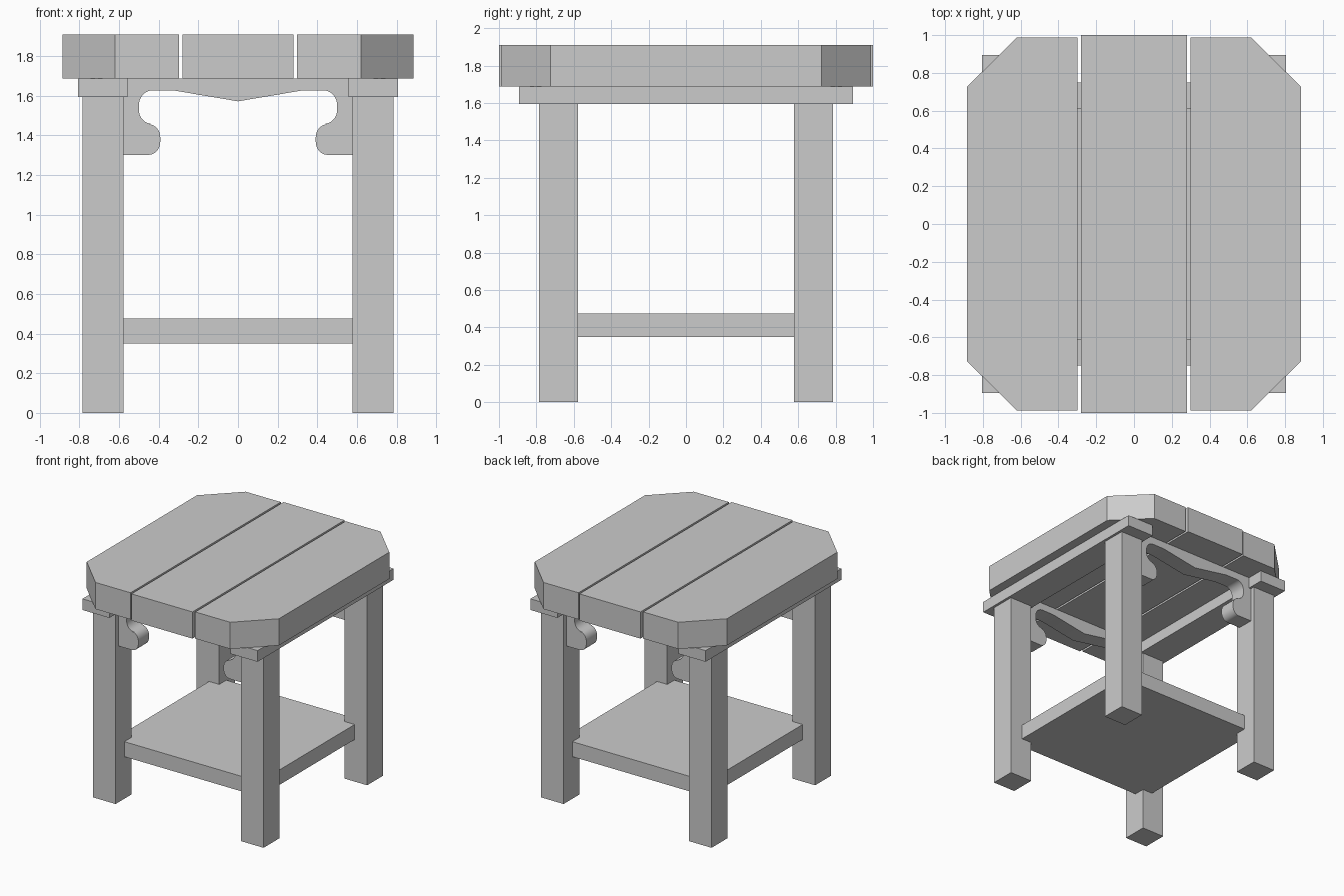
import bpy
import bmesh
from math import sin, cos, radians
from mathutils import Vector

cube = bpy.data.objects.get("Cube")
if cube:
    bpy.data.objects.remove(cube, do_unlink=True)

GREY = (0.6, 0.6, 0.6, 1.0)
mat = bpy.data.materials.new("plain grey")
mat.use_nodes = True
mat.diffuse_color = GREY
mat.node_tree.nodes["Principled BSDF"].inputs["Base Color"].default_value = GREY


def prism(name, outline, direction):
    """Extrude a closed outline of 3D points along a direction."""
    bm = bmesh.new()
    face = bm.faces.new([bm.verts.new(p) for p in outline])
    new = bmesh.ops.extrude_face_region(bm, geom=[face])["geom"]
    bmesh.ops.translate(bm, vec=Vector(direction),
                        verts=[v for v in new if isinstance(v, bmesh.types.BMVert)])
    bmesh.ops.recalc_face_normals(bm, faces=bm.faces[:])
    mesh = bpy.data.meshes.new(name)
    bm.to_mesh(mesh)
    bm.free()
    mesh.materials.append(mat)
    obj = bpy.data.objects.new(name, mesh)
    bpy.context.collection.objects.link(obj)
    return obj


def box(name, x, y, z):
    outline = [(x[0], y[0], z[0]), (x[1], y[0], z[0]),
               (x[1], y[1], z[0]), (x[0], y[1], z[0])]
    return prism(name, outline, (0, 0, z[1] - z[0]))


def arc(cx, cz, rx, rz, start, end, steps=10):
    angles = [radians(start + (end - start) * i / steps) for i in range(steps + 1)]
    return [(cx + rx * cos(a), cz + rz * sin(a)) for a in angles]


def span(s, inner, outer):
    return sorted((s * inner, s * outer))


RAIL_Z, TOP_Z, TOP_H = 1.595, 1.688, 0.222
SIDES = ((1, "left"), (-1, "right"))
ENDS = ((-1, "front"), (1, "back"))

# Tabletop: long middle plank and two outer planks with clipped corners
box("middle_plank", (-0.281, 0.281), (-1, 1), (TOP_Z, TOP_Z + TOP_H))
for s, side in SIDES:
    plank = [(0.298, -0.988), (0.62, -0.988), (0.885, -0.725),
             (0.885, 0.725), (0.62, 0.988), (0.298, 0.988)]
    prism(side + "_plank", [(s * x, y, TOP_Z) for x, y in plank], (0, 0, TOP_H))

    # Rail under the tabletop and the legs below it
    box(side + "_rail", span(s, 0.558, 0.806), (-0.894, 0.894), (RAIL_Z, TOP_Z))
    for e, end in ENDS:
        box(f"{end}_{side}_leg", span(s, 0.577, 0.785), span(e, 0.577, 0.785), (0, RAIL_Z))

# Shelf let into the legs
box("shelf", (-0.67, 0.67), (-0.67, 0.67), (0.35, 0.475))

# Scrolled aprons: half profile from the centre point out to the leg, mirrored
half = [(0.0, 1.572), (0.29, 1.621), (0.32, 1.626)]
half += arc(0.432, 1.552, 0.068, 0.075, 90, 0)
half += arc(0.432, 1.528, 0.068, 0.07, 0, -90)
half += arc(0.45, 1.388, 0.058, 0.068, 90, 180)
half += arc(0.45, 1.37, 0.058, 0.068, 180, 270)
half += [(0.58, 1.302), (0.58, TOP_Z)]
profile = half + [(-x, z) for x, z in reversed(half[1:])]
for e, end in ENDS:
    apron = prism(end + "_apron", [(x, e * 0.68 - 0.07, z) for x, z in profile], (0, 0.14, 0))
    bpy.ops.object.select_all(action="DESELECT")
    apron.select_set(True)
    bpy.context.view_layer.objects.active = apron
    bpy.ops.object.shade_smooth_by_angle(angle=radians(30))
